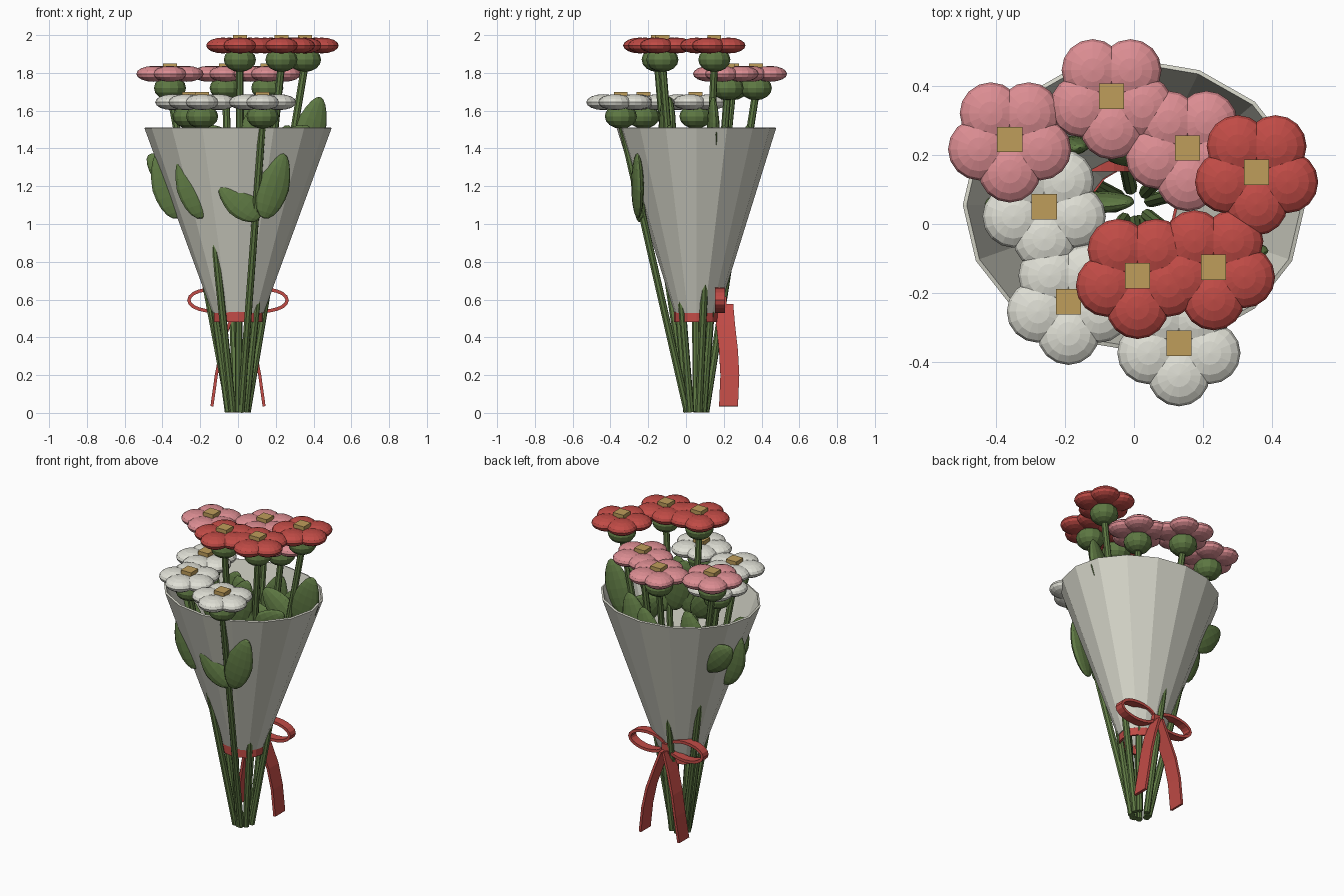
import bpy, bmesh, math
from mathutils import Matrix, Vector

cube = bpy.data.objects.get("Cube")
if cube:
    bpy.data.objects.remove(cube, do_unlink=True)


def material(name, srgb):
    rgba = [c ** 2.2 for c in srgb] + [1]
    m = bpy.data.materials.new(name)
    m.use_nodes = True
    m.diffuse_color = rgba
    m.node_tree.nodes["Principled BSDF"].inputs["Base Color"].default_value = rgba
    return m


GREEN = material("leaf green", (0.37, 0.47, 0.27))
RED = material("red", (0.75, 0.30, 0.28))
PINK = material("pink", (0.86, 0.55, 0.57))
WHITE = material("petal white", (0.87, 0.87, 0.83))
GOLD = material("gold", (0.74, 0.61, 0.36))
PAPER = material("wrapping paper", (0.83, 0.83, 0.78))


def finish(name, bm, mat, thickness=0):
    bmesh.ops.recalc_face_normals(bm, faces=bm.faces)
    mesh = bpy.data.meshes.new(name)
    bm.to_mesh(mesh)
    bm.free()
    mesh.materials.append(mat)
    ob = bpy.data.objects.new(name, mesh)
    bpy.context.collection.objects.link(ob)
    if thickness:
        mod = ob.modifiers.new("thickness", "SOLIDIFY")
        mod.thickness = thickness
        mod.offset = 0
    return ob


def ellipsoid(bm, centre, size, turn=Matrix(), segs=16, rings=8):
    mat = Matrix.Translation(centre) @ turn @ Matrix.Diagonal((*size, 1))
    return bmesh.ops.create_uvsphere(bm, u_segments=segs, v_segments=rings,
                                     radius=1, matrix=mat)["verts"]


def strip(name, path, width, mat, thickness, closed=False):
    """A ribbon following path, as wide as width along y."""
    bm = bmesh.new()
    rows = [[bm.verts.new(Vector(p) + Vector((0, s * width / 2, 0))) for s in (-1, 1)]
            for p in path]
    pairs = list(zip(rows, rows[1:])) + ([(rows[-1], rows[0])] if closed else [])
    for a, b in pairs:
        bm.faces.new((a[0], a[1], b[1], b[0]))
    return finish(name, bm, mat, thickness)


def sleeve(name, low, high, r_low, r_high, squash, mat, thickness):
    """An open oval tube around the bunch."""
    bm = bmesh.new()
    place = Matrix.Translation((0, MID_Y, (low + high) / 2)) @ Matrix.Diagonal((1, squash, 1, 1))
    bmesh.ops.create_cone(bm, cap_ends=False, segments=16, radius1=r_low,
                          radius2=r_high, depth=high - low, matrix=place)
    # put corners on the long axis
    return finish(name, bm, mat, thickness)


MID_Y = 0.055


def leaf(name, centre, tilt, half_length, half_width):
    bm = bmesh.new()
    turn = Matrix.Rotation(tilt, 4, "Y") @ Matrix.Rotation(0.2, 4, "Z")
    verts = ellipsoid(bm, (0, 0, 0), (half_width, 0.03, half_length), segs=12, rings=10)
    # narrow the tip
    for v in verts:
        t = v.co.z / half_length
        v.co.x *= 1 - 0.25 * max(t, 0)
    bmesh.ops.transform(bm, matrix=Matrix.Translation(centre) @ turn, verts=bm.verts)
    finish(name, bm, GREEN)


def flower(name, x, y, z, mat, side, spread):
    head = Vector((x, y, z))
    # five round petals
    bm = bmesh.new()
    for i in range(5):
        a = math.radians(72 * i - 90)
        ellipsoid(bm, head + 0.093 * Vector((math.cos(a), math.sin(a), 0)), (0.09, 0.09, 0.042))
    finish(name + "_petals", bm, mat)
    # square heart
    bm = bmesh.new()
    bmesh.ops.create_cube(bm, size=0.073, matrix=Matrix.Translation(head + Vector((0, 0, 0.0185))))
    finish(name + "_heart", bm, GOLD)
    # calyx
    bm = bmesh.new()
    ellipsoid(bm, head - Vector((0, 0, 0.075)), (0.085, 0.085, 0.065), segs=12)
    finish(name + "_calyx", bm, GREEN)
    # straight stem, gathered near the bottom
    out = Vector((x, y - MID_Y, 0)).normalized() * 0.05
    foot = Vector((out.x, MID_Y + out.y, 0.005))
    top = head - Vector((0, 0, 0.1))
    axis = top - foot
    bm = bmesh.new()
    place = Matrix.Translation((foot + top) / 2) @ axis.to_track_quat("Z", "Y").to_matrix().to_4x4()
    bmesh.ops.create_cone(bm, cap_ends=True, segments=8, radius1=0.02, radius2=0.02,
                          depth=axis.length, matrix=place)
    finish(name + "_stem", bm, GREEN)
    # one tall leaf and one drooping leaf
    for part, drop, shift, tilt, length in (("tall", 0.445, spread, 0.3, 0.18),
                                            ("low", 0.525, -0.09, -0.85, 0.14)):
        on_stem = foot + axis * ((z - drop) / top.z)
        leaf(f"{name}_{part}_leaf", on_stem + Vector((side * shift, 0.01, 0)),
             side * tilt, length, 0.085)


# flowers in three tiers
TIERS = (
    ("white_flower", 1.645, WHITE,
     ((-0.26, 0.05, -1, 0.16), (-0.19, -0.225, -1, 0.09), (0.13, -0.345, 1, 0.085))),
    ("pink_flower", 1.795, PINK,
     ((-0.36, 0.245, 1, 0.085), (-0.065, 0.37, 1, 0.085), (0.155, 0.22, 1, 0.085))),
    ("red_flower", 1.945, RED,
     ((0.01, -0.15, 1, 0.085), (0.23, -0.125, -1, 0.085), (0.355, 0.15, 1, 0.085))),
)
for kind, z, mat, spots in TIERS:
    for n, (x, y, side, spread) in enumerate(spots, 1):
        flower(f"{kind}_{n}", x, y, z, mat, side, spread)

# paper cone and the band that ties it
sleeve("paper_wrap", 0.53, 1.51, 0.13, 0.49, 0.85, PAPER, 0.012)
sleeve("ribbon_band", 0.48, 0.54, 0.125, 0.125, 0.9, RED, 0.012)

# bow at the back: loops, tails and knot
for side, word in ((1, "left"), (-1, "right")):
    loop = [(side * (0.135 + 0.125 * math.cos(a)), 0.18, 0.597 + 0.058 * math.sin(a))
            for a in (math.tau * i / 20 for i in range(20))]
    strip(f"bow_{word}_loop", loop, 0.055, RED, 0.018, closed=True)
    tail = [(side * x, y, z) for x, y, z in
            ((0.01, 0.20, 0.575), (0.05, 0.21, 0.46), (0.09, 0.225, 0.33),
             (0.115, 0.232, 0.2), (0.138, 0.225, 0.035))]
    strip(f"bow_{word}_tail", tail, 0.1, RED, 0.016)
bm = bmesh.new()
bmesh.ops.create_cube(bm, size=1, matrix=Matrix.Translation((0, 0.185, 0.585))
                      @ Matrix.Diagonal((0.05, 0.06, 0.06, 1)))
finish("bow_knot", bm, RED)
